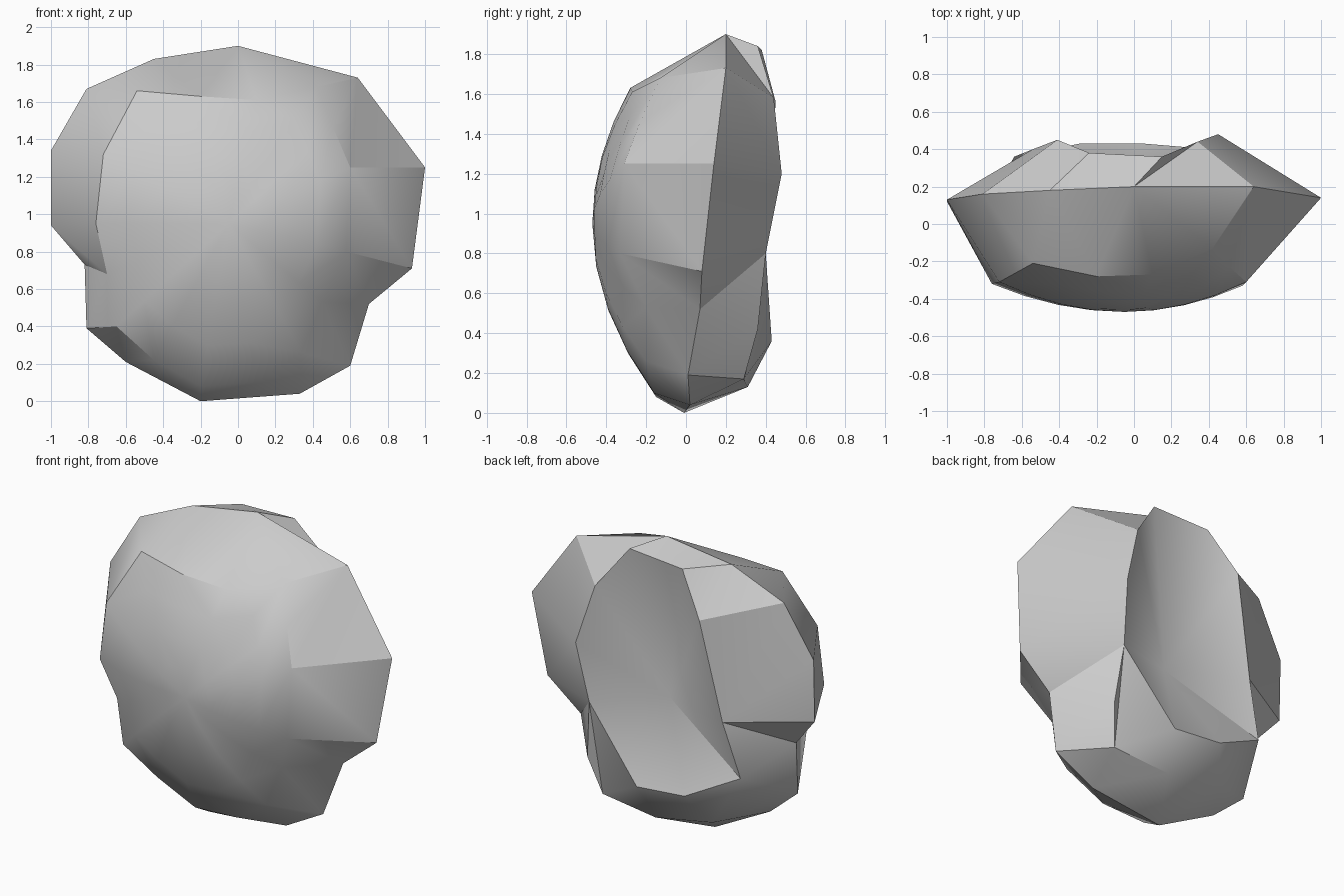
import bpy, bmesh, math
from mathutils import Vector

default_cube = bpy.data.objects.get("Cube")
if default_cube:
    bpy.data.objects.remove(default_cube)

MIDDLE = 0.95   # height that every outline circles around


def around(point):
    """Angle of a point around the front-to-back axis."""
    return math.atan2(point.x, point.z - MIDDLE)


def outline(*corners):
    """Closed outline from corners in hundredths, ordered by angle."""
    return sorted((Vector(c) / 100 for c in corners), key=around)


def add_ring(bm, points):
    return [bm.verts.new(p) for p in points]


def bridge(bm, first, second):
    """Join two rings of any size with triangles, walking both by angle."""
    def angle(ring, k):
        turns, index = divmod(k, len(ring))
        return around(ring[index].co) + turns * math.tau

    i = j = 0
    while i < len(first) or j < len(second):
        a, b = first[i % len(first)], second[j % len(second)]
        step_first = j >= len(second) or (
            i < len(first) and angle(first, i + 1) <= angle(second, j + 1))
        if step_first:
            i += 1
            bm.faces.new((a, first[i % len(first)], b))
        else:
            j += 1
            bm.faces.new((a, second[j % len(second)], b))


def close_with_point(bm, ring, point):
    tip = bm.verts.new(point)
    for a, b in zip(ring, ring[1:] + ring[:1]):
        bm.faces.new((a, b, tip))


# Widest outline of the boulder
rim = outline((0, 20, 190), (64, 20, 173), (100, 14, 125), (93, 8, 71),
              (70, 7, 52), (60, 1, 19), (33, 2, 4), (-20, -1, 0),
              (-60, 0, 21), (-81, 2, 39), (-82, 5, 73), (-100, 12, 94),
              (-100, 13, 134), (-81, 16, 167), (-45, 18, 183))

# Crease where the side facets meet the rounded front
front_crease = outline((10, -27, 161), (42, -13, 168), (51, -23, 146),
                       (60, -31, 125), (58, -33, 80), (45, -20, 53),
                       (34, -20, 26), (10, -16, 10), (-20, -15, 8),
                       (-45, -18, 22), (-65, -24, 40), (-70, -23, 68),
                       (-76, -32, 95), (-72, -31, 132), (-54, -21, 166),
                       (-20, -28, 163))

# Edge of the hollow in the back, upper part and lower part
hollow_top = [(15, 36, 184), (34, 44, 158), (45, 48, 120), (41, 40, 80),
              (-64, 36, 57), (-54, 40, 92), (-41, 45, 156), (-24, 38, 182)]
hollow_edge = outline(*hollow_top, (5, 43, 36), (-29, 43, 39))

# Back shoulder: shares the hollow's upper edge, bulges out below it
shoulder = outline(*hollow_top, (45, 36, 42), (39, 29, 17),
                   (0, 31, 13), (-40, 30, 20))

bm = bmesh.new()
rim_ring = add_ring(bm, rim)

# Rounded front, as shrinking copies of the crease
ring = add_ring(bm, front_crease)
bridge(bm, rim_ring, ring)
apex = Vector((-0.05, -0.47, MIDDLE))
for size in (0.75, 0.5, 0.25):
    inner = []
    for p in front_crease:
        q = apex.lerp(p, size)
        q.y = apex.y + (p.y - apex.y) * size ** 2
        inner.append(q)
    next_ring = add_ring(bm, inner)
    for k in range(len(ring)):
        m = (k + 1) % len(ring)
        bm.faces.new((ring[k], ring[m], next_ring[m], next_ring[k]))
    ring = next_ring
close_with_point(bm, ring, apex)

# Back shoulder and hollow
shoulder_ring = add_ring(bm, shoulder)
hollow_ring = add_ring(bm, hollow_edge)
bridge(bm, rim_ring, shoulder_ring)
bridge(bm, shoulder_ring, hollow_ring)
close_with_point(bm, hollow_ring, Vector((-0.04, 0.22, 0.88)))

bmesh.ops.remove_doubles(bm, verts=bm.verts[:], dist=0.001)
bmesh.ops.recalc_face_normals(bm, faces=bm.faces[:])

mesh = bpy.data.meshes.new("boulder")
bm.to_mesh(mesh)
bm.free()
boulder = bpy.data.objects.new("boulder", mesh)
bpy.context.collection.objects.link(boulder)

# Plain stone colour
stone = bpy.data.materials.new("grey stone")
stone.use_nodes = True
grey = (0.6, 0.6, 0.6, 1)
stone.diffuse_color = grey
stone.node_tree.nodes["Principled BSDF"].inputs["Base Color"].default_value = grey
mesh.materials.append(stone)

# Smooth shading with the strong creases kept
bpy.ops.object.select_all(action='DESELECT')
boulder.select_set(True)
bpy.context.view_layer.objects.active = boulder
bpy.ops.object.shade_smooth_by_angle(angle=math.radians(32))
